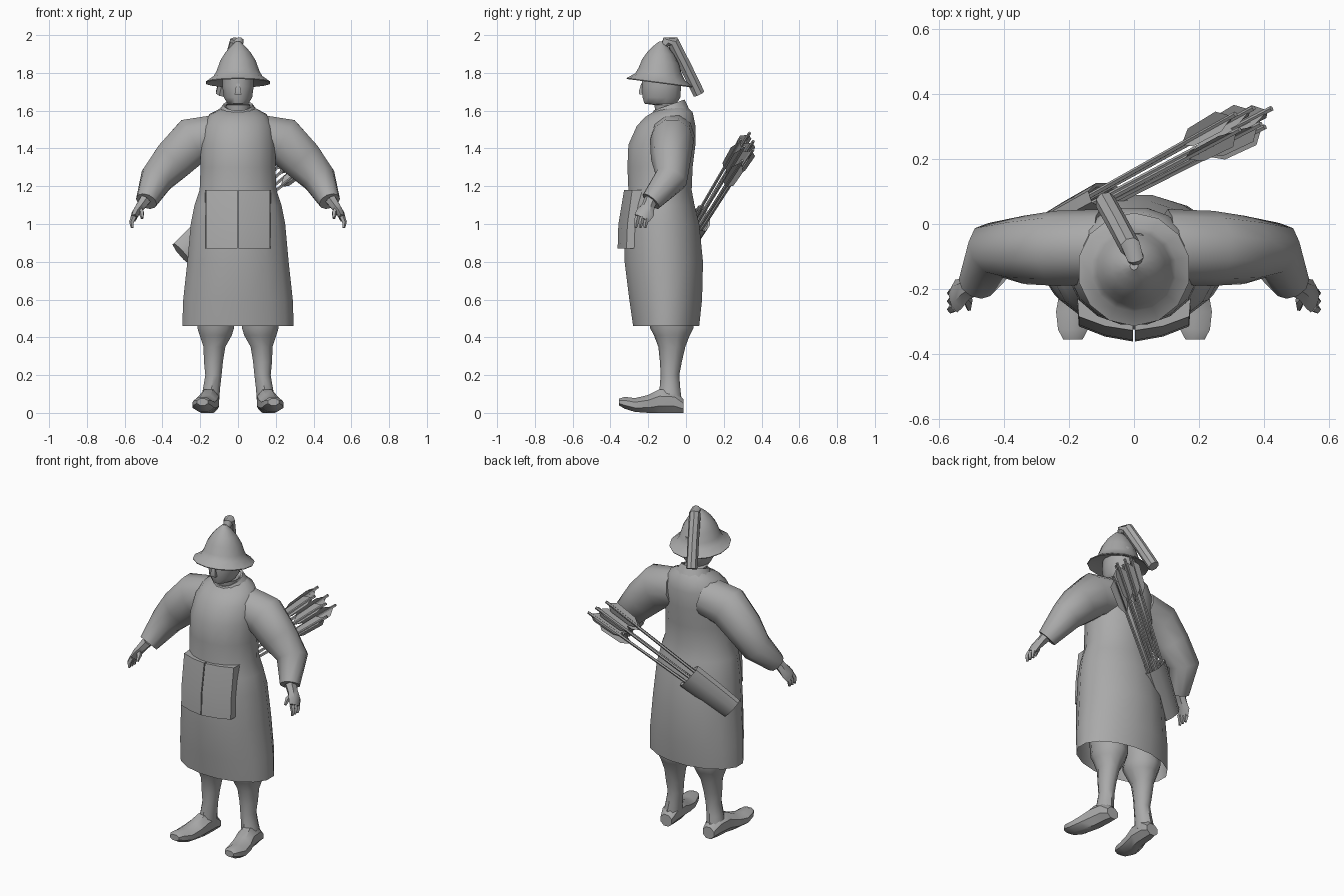
import bpy, bmesh, math
from mathutils import Vector

gray = bpy.data.materials.new("plain gray")
gray.diffuse_color = (0.4, 0.4, 0.4, 1)


def finish(name, bm, mirror=False, angle=40, fix=True):
    if fix:
        bmesh.ops.recalc_face_normals(bm, faces=bm.faces[:])
    me = bpy.data.meshes.new(name)
    bm.to_mesh(me)
    bm.free()
    me.materials.append(gray)
    ob = bpy.data.objects.new(name, me)
    bpy.context.collection.objects.link(ob)
    if mirror:
        ob.modifiers.new("mirror", 'MIRROR').use_clip = False
    bpy.ops.object.select_all(action='DESELECT')
    ob.select_set(True)
    bpy.context.view_layer.objects.active = ob
    bpy.ops.object.shade_smooth_by_angle(angle=math.radians(angle))
    return ob


def loft(name, pts, n=10, ref=(0, 1, 0), axis=None, caps=(True, True), mirror=False, angle=40):
    """Skin elliptical rings (x, y, z, half width, half depth, tilt) along a path."""
    bm = bmesh.new()
    P = [Vector(p[:3]) for p in pts]
    rings = []
    for i, p in enumerate(pts):
        d = Vector(axis) if axis else (P[min(i + 1, len(P) - 1)] - P[max(i - 1, 0)])
        d.normalize()
        u = Vector(ref).cross(d).normalized()
        v = d.cross(u)
        tilt = p[5] if len(p) > 5 else 0
        k = 1 / math.cos(math.pi / n)
        ring = []
        for j in range(n):
            t = 2 * math.pi * (j + 0.5) / n
            co = P[i] + u * p[3] * k * math.cos(t) + v * p[4] * k * math.sin(t)
            co.z += tilt * (co.y - p[1])
            ring.append(bm.verts.new(co))
        rings.append(ring)
    for r, s in zip(rings, rings[1:]):
        for j in range(n):
            bm.faces.new((r[j], r[(j + 1) % n], s[(j + 1) % n], s[j]))
    if caps[0]:
        bm.faces.new(rings[0])
    if caps[1]:
        bm.faces.new(rings[-1])
    return finish(name, bm, mirror, angle)


UP = (0, 0, 1)

# Long robe: height, half width, front y, back y, tilt
robe = [(.46, .295, -.28, .07, 0), (.6, .29, -.3, .085, 0), (.8, .268, -.325, .09, 0),
        (1.0, .25, -.325, .07, 0), (1.1, .23, -.315, .045, 0), (1.18, .203, -.305, .03, 0),
        (1.3, .198, -.31, .035, 0), (1.42, .198, -.305, .05, 0), (1.52, .185, -.26, .05, 0),
        (1.58, .15, -.215, .035, .1), (1.615, .08, -.17, -.01, .25)]
loft("robe", [(0, (f + b) / 2, z, w, (b - f) / 2, t) for z, w, f, b, t in robe],
     16, axis=UP, caps=(False, True))

# Sleeves and hands
loft("sleeve", [(.1, -.07, 1.47, .11, .11), (.24, -.075, 1.44, .125, .11),
                (.34, -.08, 1.34, .11, .1), (.43, -.08, 1.24, .088, .085),
                (.485, -.185, 1.12, .055, .055)], 10, mirror=True)
loft("palm", [(.49, -.185, 1.13, .028, .032), (.515, -.2, 1.095, .024, .03),
              (.54, -.215, 1.06, .02, .042), (.553, -.235, 1.03, .015, .038)], 6, mirror=True)
for i, y in enumerate((-.205, -.23, -.255)):
    loft("finger", [(.55, y, 1.04, .012, .012), (.563, y - .008, 1.01, .011, .011),
                    (.56, y - .012, .98, .006, .006)], 5, mirror=True)
loft("thumb", [(.525, -.215, 1.085, .012, .012), (.51, -.24, 1.06, .012, .012),
               (.508, -.262, 1.03, .006, .006)], 5, mirror=True)

# Front flap, split at the centre
bm = bmesh.new()
levels = []
for z, front, side, back in ((.87, -.362, -.315, -.25), (1.0, -.358, -.31, -.25), (1.18, -.328, -.285, -.22)):
    levels.append([bm.verts.new(c) for c in ((.003, front, z), (.09, (front + side) / 2 - .008, z),
                                             (.17, side, z), (.175, back, z), (.003, back, z))])
for a, b in zip(levels, levels[1:]):
    for j in range(5):
        bm.faces.new((a[j], a[(j + 1) % 5], b[(j + 1) % 5], b[j]))
bm.faces.new(levels[0])
bm.faces.new(levels[-1])
finish("front_flap", bm, True, 30)

# Legs and upturned boots
loft("leg", [(.125, -.08, .6, .1, .11), (.118, -.075, .45, .097, .11), (.118, -.075, .41, .085, .09),
             (.125, -.075, .35, .058, .068), (.13, -.08, .27, .05, .055), (.13, -.085, .2, .043, .047),
             (.14, -.085, .13, .045, .052), (.15, -.085, .06, .05, .06)], 10, axis=UP, mirror=True)
foot = [(.145, -.012, 0, .07, .038), (.15, -.06, 0, .12, .05), (.155, -.14, 0, .125, .054),
        (.17, -.2, 0, .095, .058), (.182, -.27, .005, .078, .058), (.188, -.325, .022, .085, .046),
        (.188, -.355, .04, .075, .03)]
loft("boot", [(x, y, (a + b) / 2, w, (b - a) / 2) for x, y, a, b, w in foot],
     8, ref=UP, axis=(0, -1, 0), mirror=True)

# Head, nose and collar
loft("head", [(0, -.09, 1.56, .062, .065), (0, -.1, 1.63, .062, .068), (0, -.135, 1.637, .055, .085),
              (0, -.13, 1.67, .075, .1), (0, -.13, 1.73, .083, .104), (0, -.13, 1.82, .083, .1)],
     12, axis=UP)
loft("nose", [(0, -.225, 1.685, .018, .022), (0, -.225, 1.7, .016, .025), (0, -.225, 1.745, .008, .012)],
     4, axis=UP)
loft("collar", [(0, -.085, 1.57, .12, .105, .3), (0, -.09, 1.63, .075, .082, .35),
                (0, -.09, 1.625, .064, .07, .35)], 12, axis=UP, caps=(False, False))

# Brimmed helmet
cap = [(1.775, .09), (1.745, .168), (1.75, .17), (1.78, .128), (1.81, .112), (1.86, .095),
       (1.905, .068), (1.94, .038), (1.965, .012)]
loft("helmet", [(0, -.14 + .05 * max(0, z - 1.75), z, r, r, -.13) for z, r in cap], 14, axis=UP)

# Hanging tail on top of the helmet
loft("helmet_tail", [(.005, -.125, 1.935, .012, .012), (.005, -.105, 1.965, .025, .025),
                     (-.012, -.07, 1.965, .032, .03), (-.05, .0, 1.83, .031, .03),
                     (-.088, .068, 1.69, .031, .03)], 8, ref=(1, 0, 0))

# Quiver slung across the back
mouth = Vector((-.08, .085, 1.03))
d = Vector((.45, .24, .39)).normalized()
u = Vector((0, 1, 0)).cross(d).normalized()
v = d.cross(u)
L = .645
loft("quiver", [(*(mouth + d * t), w, h) for t, w, h in
                ((-.31, .07, .035), (-.15, .08, .042), (0, .085, .045), (-.01, .072, .035), (-.1, .07, .033))],
     8, axis=d)

# Arrows fanning out of the quiver, each with three feather vanes
for i, (s, t, extra) in enumerate(((-.085, .01, 0), (-.05, -.02, -.03), (-.015, .02, .02),
                                   (.02, -.015, 0), (.055, .015, .03), (.085, -.01, -.04))):
    a = mouth + u * s * .65 + v * t - d * .1
    b = mouth + u * s + v * t * 1.3 + d * (L + extra)
    e = (b - a).normalized()
    loft("arrow_shaft", [(*a, .007, .007), (*b, .007, .007)], 5)
    bm = bmesh.new()
    for k in range(3):
        ang = 2 * math.pi * k / 3 + i
        o = u * math.cos(ang) + v * math.sin(ang)
        prof = ((.24, .004), (.19, .034), (.06, .038), (.02, .004))
        bm.faces.new([bm.verts.new(b - e * q + o * r) for q, r in prof])
    finish("arrow_vanes", bm, fix=False)
